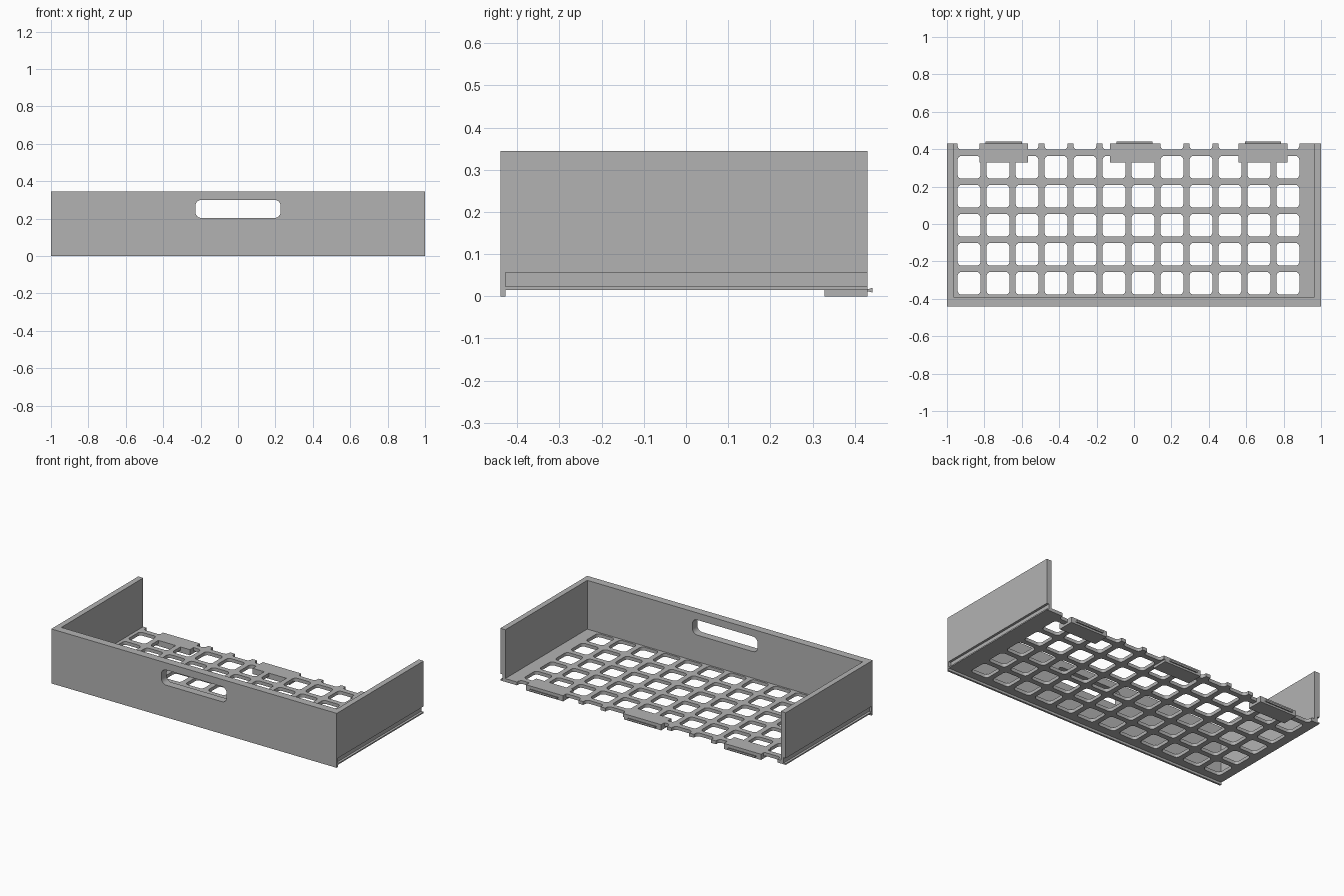
import bpy, bmesh, math
from mathutils import Matrix, Vector

if "Cube" in bpy.data.objects:
    bpy.data.objects.remove(bpy.data.objects["Cube"])

grey = bpy.data.materials.new("mid grey plastic")
grey.use_nodes = True
colour = (0.45, 0.45, 0.45, 1)
grey.diffuse_color = colour
grey.node_tree.nodes["Principled BSDF"].inputs["Base Color"].default_value = colour

# Main dimensions
FRONT, BACK, TOP = -0.44, 0.43, 0.345
FLOOR_LOW, FLOOR_TOP = 0.015, 0.036
LIP = 0.012
PITCH, HOLE = 0.155, 0.122


def make_object(name, bm):
    bmesh.ops.recalc_face_normals(bm, faces=bm.faces)
    mesh = bpy.data.meshes.new(name)
    bm.to_mesh(mesh)
    bm.free()
    mesh.materials.append(grey)
    obj = bpy.data.objects.new(name, mesh)
    bpy.context.collection.objects.link(obj)
    return obj


def add_box(bm, low, high):
    low, high = Vector(low), Vector(high)
    size = Matrix.Diagonal((high - low).to_4d())
    size[3][3] = 1
    bmesh.ops.create_cube(bm, size=1, matrix=Matrix.Translation((low + high) / 2) @ size)


def box(name, low, high):
    bm = bmesh.new()
    add_box(bm, low, high)
    return make_object(name, bm)


def add_rounded_prism(bm, width, height, radius, depth, matrix):
    """Rounded rectangle in local xy, extruded along local z about its centre."""
    points = []
    for corner, (sx, sy) in enumerate(((1, 1), (-1, 1), (-1, -1), (1, -1))):
        for step in range(7):
            a = math.pi / 2 * (corner + step / 6)
            points.append((sx * (width / 2 - radius) + radius * math.cos(a),
                           sy * (height / 2 - radius) + radius * math.sin(a)))
    face = bm.faces.new([bm.verts.new(matrix @ Vector((x, y, -depth / 2))) for x, y in points])
    result = bmesh.ops.extrude_face_region(bm, geom=[face])
    verts = [v for v in result["geom"] if isinstance(v, bmesh.types.BMVert)]
    bmesh.ops.translate(bm, verts=verts, vec=matrix.to_3x3() @ Vector((0, 0, depth)))


def combine(target, other, operation):
    """Apply a boolean and remove the helper."""
    mod = target.modifiers.new(operation, "BOOLEAN")
    mod.operation, mod.solver, mod.object = operation, "EXACT", other
    bpy.context.view_layer.objects.active = target
    bpy.ops.object.modifier_apply(modifier=mod.name)
    bpy.data.objects.remove(other)


# Tray: a block hollowed out, open at the back
tray = box("tray", (-1, FRONT, 0), (1, BACK, TOP))
combine(tray, box("cavity", (-0.965, -0.39, FLOOR_TOP), (0.965, 1, 1)), "DIFFERENCE")

# Raised underside behind a thin front lip
combine(tray, box("underside", (-2, FRONT + LIP, -1), (2, 1, FLOOR_LOW)), "DIFFERENCE")

# Slide grooves along both outer sides
bm = bmesh.new()
for side in (-1, 1):
    add_box(bm, (min(side * 0.985, side * 1.2), FRONT + LIP, 0.023),
            (max(side * 0.985, side * 1.2), 1, 0.057))
combine(tray, make_object("grooves", bm), "DIFFERENCE")

# Handle slot in the front wall
bm = bmesh.new()
add_rounded_prism(bm, 0.456, 0.096, 0.032, 0.3,
                  Matrix.Translation((0, FRONT, 0.252)) @ Matrix.Rotation(math.pi / 2, 4, "X"))
combine(tray, make_object("handle_slot", bm), "DIFFERENCE")

# Lattice of rounded holes, the last row open at the back edge
bm = bmesh.new()
for column in range(12):
    for row in range(6):
        centre = Matrix.Translation((-0.882 + PITCH * column, -0.317 + PITCH * row, 0.025))
        add_rounded_prism(bm, HOLE, HOLE, 0.022, 0.1, centre)
combine(tray, make_object("floor_holes", bm), "DIFFERENCE")

# Rear pads fill part of the lattice, each with a flared tongue behind
for label, x in (("right", -0.697), ("middle", 0.003), ("left", 0.69)):
    pad = box("pad", (x - 0.13, 0.328, 0), (x + 0.13, BACK, FLOOR_TOP))
    combine(tray, pad, "UNION")
    bm = bmesh.new()
    add_box(bm, (x - 0.097, BACK, 0.009), (x + 0.097, 0.442, 0.02))
    for v in bm.verts:
        if v.co.y < 0.435:
            v.co.z = 0.0145 + (v.co.z - 0.0145) * 0.4
    make_object(label + "_rear_tongue", bm)

# Smooth only the rounded corners
bpy.ops.object.select_all(action="DESELECT")
tray.select_set(True)
bpy.context.view_layer.objects.active = tray
bpy.ops.object.shade_smooth_by_angle(angle=math.radians(30))
